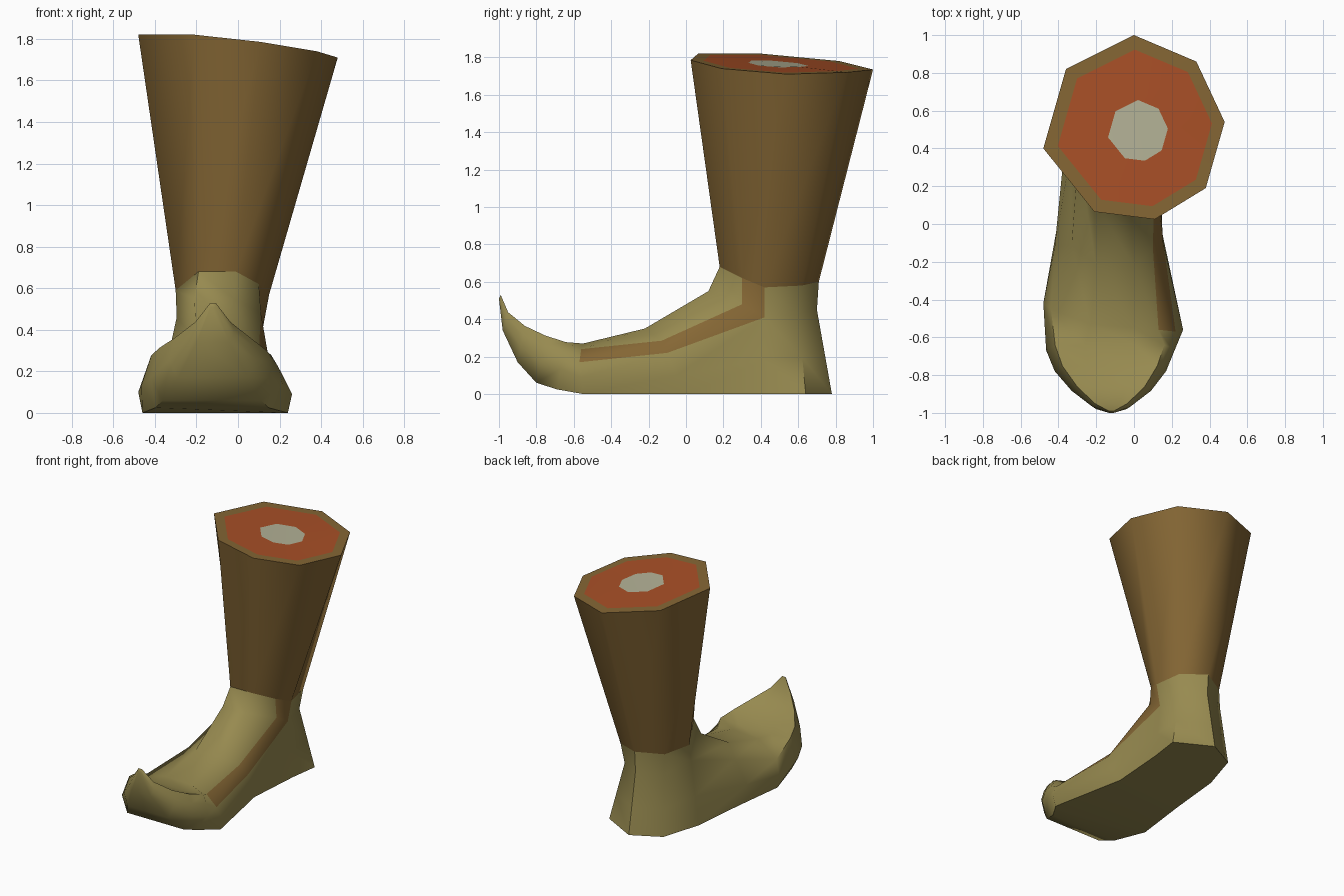
import bpy, bmesh, math
from mathutils import Vector

cube = bpy.data.objects.get("Cube")
if cube:
    bpy.data.objects.remove(cube, do_unlink=True)


def material(name, colour):
    mat = bpy.data.materials.new(name)
    mat.use_nodes = True
    mat.diffuse_color = (*colour, 1)
    mat.node_tree.nodes["Principled BSDF"].inputs["Base Color"].default_value = (*colour, 1)
    return mat


skin = material("brown skin", (.235, .135, .035))
leather = material("olive leather", (.31, .255, .08))
flesh = material("red flesh", (.40, .08, .02))
bone = material("grey bone", (.46, .45, .31))


def vectors(*points):
    return [Vector(p) for p in points]


def face(bm, points, slot=0):
    """Add one face from positions; shared corners are welded later."""
    made = bm.faces.new([bm.verts.new(p) for p in points])
    made.material_index = slot


def bridge(bm, first, second, slot=0, closed=True, accent=None):
    """Join two matching rows of points with quads; one strip may differ."""
    count = len(first)
    for i in range(count if closed else count - 1):
        j = (i + 1) % count
        corners = [first[i], first[j], second[j], second[i]]
        face(bm, corners, 1 if i == accent else slot)


def finish(bm, name, materials):
    bmesh.ops.remove_doubles(bm, verts=bm.verts, dist=.0005)
    bmesh.ops.recalc_face_normals(bm, faces=bm.faces)
    mesh = bpy.data.meshes.new(name)
    bm.to_mesh(mesh)
    bm.free()
    for mat in materials:
        mesh.materials.append(mat)
    obj = bpy.data.objects.new(name, mesh)
    bpy.context.collection.objects.link(obj)
    bpy.ops.object.select_all(action='DESELECT')
    obj.select_set(True)
    bpy.context.view_layer.objects.active = obj
    bpy.ops.object.shade_smooth_by_angle(angle=math.radians(55))


# Leg rings: left front, front pair, stripe pair, then round the back
leg_top = vectors((-.48, .40, 1.82), (-.21, .065, 1.82), (.11, .025, 1.785),
                  (.38, .19, 1.74), (.48, .54, 1.71), (.33, .86, 1.72),
                  (0, 1, 1.735), (-.36, .82, 1.78))
ankle = vectors((-.30, .39, .59), (-.19, .18, .68), (-.01, .18, .68),
                (.10, .30, .62), (.15, .42, .57), (.11, .62, .58),
                (-.07, .71, .6), (-.25, .61, .59))

# Leg with its cut end: skin rim, flesh and bone
bm = bmesh.new()
bridge(bm, ankle, leg_top)
centre = sum(leg_top, Vector()) / len(leg_top)
flesh_ring = [centre.lerp(p, .85) for p in leg_top]
bone_ring = [centre.lerp(p, .33) for p in leg_top]
bridge(bm, leg_top, flesh_ring)
bridge(bm, flesh_ring, bone_ring, 1)
face(bm, bone_ring, 2)
finish(bm, "leg", [skin, flesh, bone])

# Shoe collar
bm = bmesh.new()
crease = vectors((-.295, .36, .46), (-.21, .12, .55), (-.02, .12, .55),
                 (.11, .30, .48), (.12, .42, .41), (.09, .60, .43),
                 (-.07, .70, .45), (-.25, .62, .44))
bridge(bm, ankle, crease, accent=3)

# Heel, dropping from the back of the crease to the sole
heel_top = crease[4:] + crease[:1]
heel_sole = vectors((.16, .42, 0), (.19, .64, 0), (-.07, .78, 0),
                    (-.28, .67, 0), (-.37, .38, 0))
heel_mid = [a.lerp(b, .55) for a, b in zip(heel_top, heel_sole)]
bridge(bm, heel_top, heel_mid, closed=False)
bridge(bm, heel_mid, heel_sole, closed=False)
face(bm, heel_sole)

# Instep sections: five upper points, right side, sole pair, left side
arch = crease[:5] + [heel_mid[0], heel_sole[0], heel_sole[-1], heel_mid[-1]]
instep = vectors((-.33, -.11, .30), (-.20, -.22, .35), (0, -.22, .35),
                 (.10, -.13, .285), (.155, -.10, .22), (.15, -.05, .1),
                 (.13, .01, 0), (-.41, -.03, 0), (-.42, -.12, .13))
ball = vectors((-.44, -.45, .20), (-.23, -.53, .265), (0, -.55, .27),
               (.13, -.56, .24), (.22, -.57, .17), (.26, -.56, .09),
               (.24, -.55, 0), (-.46, -.43, 0), (-.48, -.42, .1))
bridge(bm, arch, instep, accent=3)
bridge(bm, instep, ball, accent=3)

# Curled toe: a slightly hollow section that narrows towards the tip
toe_shape = [(.07, .97), (.3, .92), (.7, .92), (.92, .97), (.97, .75),
             (1, .42), (.9, 0), (.1, 0), (0, .42)]


def toe_section(left, right, top, bottom):
    """Place the toe shape between two (y, z) points and two x limits."""
    row = []
    for across, up in toe_shape:
        y, z = Vector(bottom).lerp(Vector(top), up)
        row.append(Vector((left + across * (right - left), y, z)))
    return row


previous = ball
for limits in ((-.465, .215, (-.64, .285), (-.69, .025)),
               (-.42, .17, (-.75, .32), (-.80, .06)),
               (-.33, .09, (-.86, .37), (-.90, .17)),
               (-.22, -.02, (-.95, .44), (-.98, .34)),
               (-.135, -.105, (-.99, .53), (-1, .51))):
    section = toe_section(*limits)
    bridge(bm, previous, section)
    previous = section
face(bm, previous)
finish(bm, "shoe", [leather, skin])
